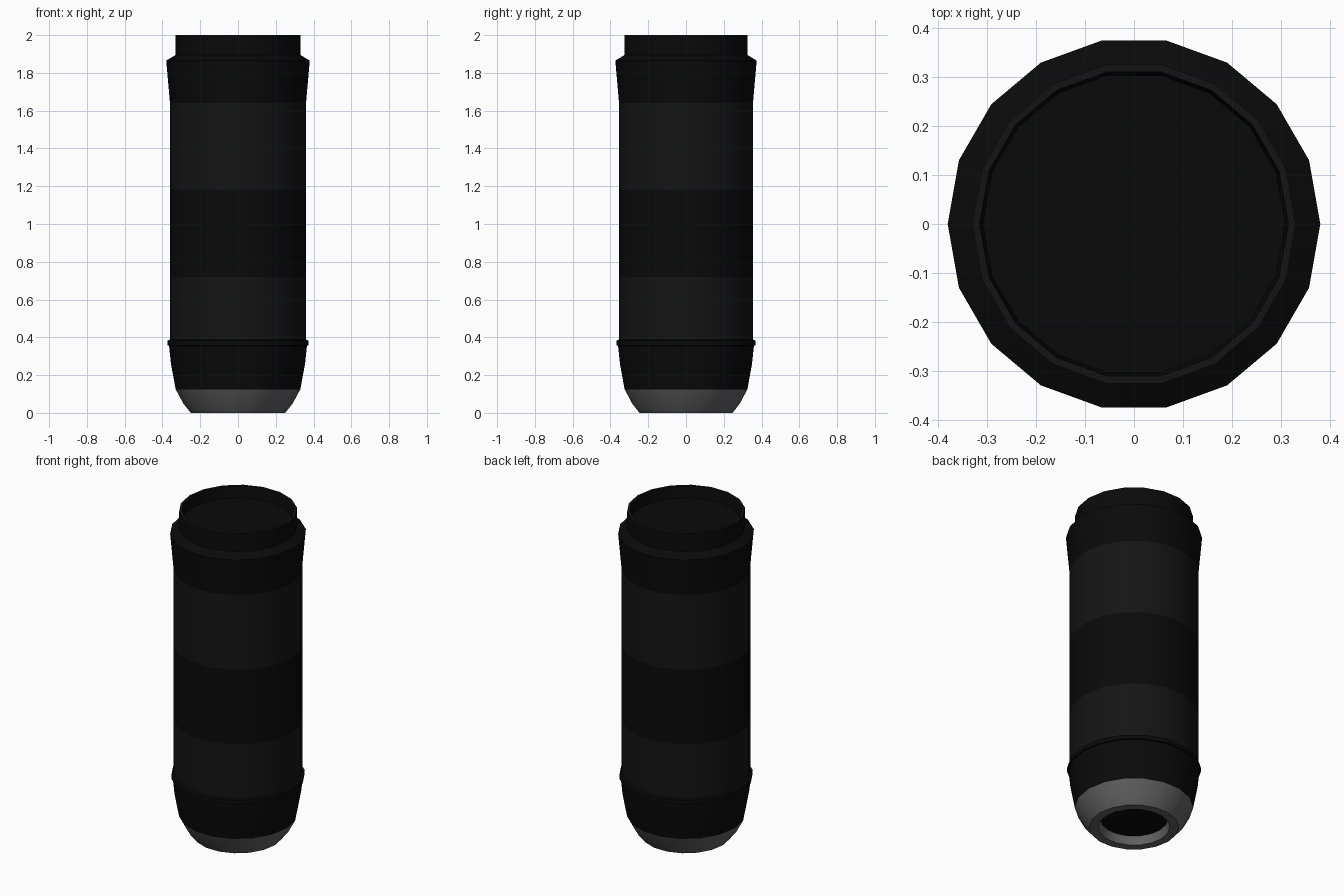
import bpy, bmesh, math

if "Cube" in bpy.data.objects:
    bpy.data.objects.remove(bpy.data.objects["Cube"])

SIDES = 18


def material(name, value):
    m = bpy.data.materials.new(name)
    m.diffuse_color = (value, value, value, 1)
    m.use_nodes = True
    m.node_tree.nodes["Principled BSDF"].inputs["Base Color"].default_value = m.diffuse_color
    return m


black = material("black", 0.003)
soft_black = material("soft_black", 0.007)
grey = material("grey", 0.12)


def lathe(name, profile, mat, cap_end=False):
    """Spin (radius, z) points round the z axis; profiles run with the outside to the right."""
    bm = bmesh.new()
    rings = []
    for r, z in profile:
        rings.append([bm.verts.new((r * math.cos(math.tau * i / SIDES),
                                    r * math.sin(math.tau * i / SIDES), z))
                      for i in range(SIDES)])
    for a, b in zip(rings, rings[1:]):
        for i in range(SIDES):
            j = (i + 1) % SIDES
            bm.faces.new((a[i], a[j], b[j], b[i]))
    if cap_end:
        bm.faces.new(rings[-1])
    mesh = bpy.data.meshes.new(name)
    bm.to_mesh(mesh)
    bm.free()
    obj = bpy.data.objects.new(name, mesh)
    bpy.context.collection.objects.link(obj)
    mesh.materials.append(mat)
    bpy.ops.object.select_all(action='DESELECT')
    obj.select_set(True)
    bpy.context.view_layer.objects.active = obj
    bpy.ops.object.shade_smooth_by_angle(angle=math.radians(30))
    return obj


# Grey tapered tip with its open mouth
lathe("tip", [(0.187, 0.05), (0.2, 0.0), (0.25, 0.0), (0.29, 0.05), (0.33, 0.125)], grey)

# Dark disc closing the mouth
disc = lathe("mouth_disc", [(0.187, 0.05)], black, cap_end=True)
disc.data.flip_normals()

# Rounded lower collar and raised ring
lathe("lower_collar", [(0.33, 0.125), (0.355, 0.26), (0.365, 0.355)], black)
lathe("raised_ring", [(0.365, 0.355), (0.373, 0.358), (0.373, 0.383), (0.36, 0.388)], black)

# Straight barrel in alternating bands
for i, (z0, z1) in enumerate([(0.388, 0.72), (0.72, 1.18), (1.18, 1.64)]):
    lathe(f"barrel_band_{i + 1}", [(0.36, z0), (0.36, z1)], black if i == 1 else soft_black)

# Flared shoulder, neck and outer rim wall
lathe("shoulder", [(0.36, 1.64), (0.38, 1.865), (0.33, 1.895), (0.33, 2.0)], black)

# Light rim edge, then the recessed top
lathe("rim", [(0.33, 2.0), (0.315, 2.0)], soft_black)
lathe("recessed_top", [(0.315, 2.0), (0.308, 1.93)], black, cap_end=True)
